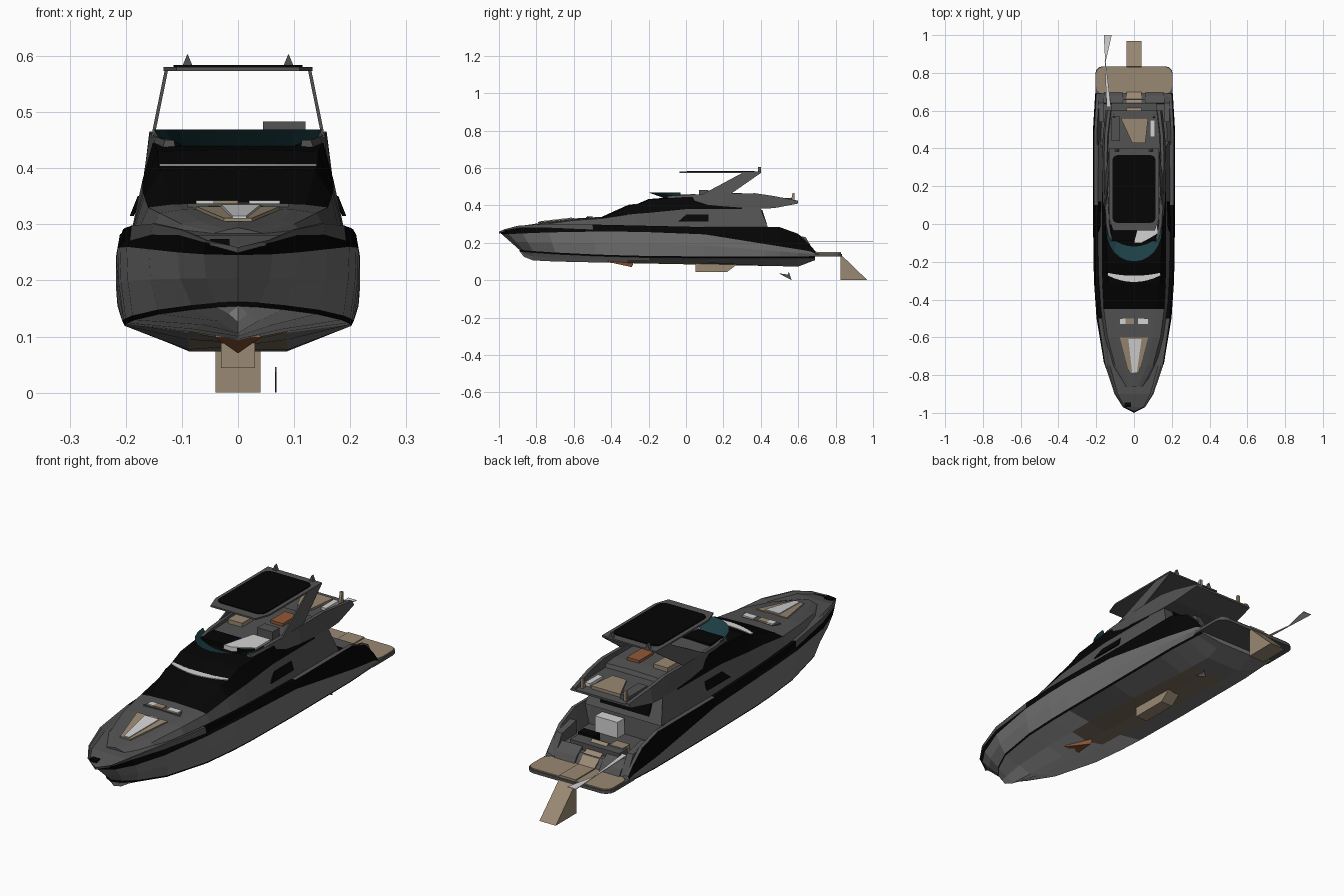
import bpy, bmesh, math
from mathutils import Vector

cube = bpy.data.objects.get("Cube")
if cube:
    bpy.data.objects.remove(cube)


def material(name, red, green, blue):
    mat = bpy.data.materials.new(name)
    mat.use_nodes = True
    colour = (red, green, blue, 1)
    mat.diffuse_color = colour
    mat.node_tree.nodes["Principled BSDF"].inputs["Base Color"].default_value = colour
    return mat


GREY = material("dark grey", .085, .085, .085)
HULL = material("hull grey", .165, .165, .165)
BLACK = material("black", .0015, .0015, .0015)
PALE = material("pale grey", .5, .5, .5)
WHITE = material("white", .65, .65, .65)
TAN = material("teak tan", .32, .25, .17)
TEAL = material("teal glass", .012, .05, .06)
BROWN = material("dark brown", .2, .16, .11)
ORANGE = material("orange brown", .28, .1, .04)


def finish(name, bm, mats):
    bmesh.ops.remove_doubles(bm, verts=bm.verts, dist=.0002)
    bmesh.ops.recalc_face_normals(bm, faces=bm.faces)
    mesh = bpy.data.meshes.new(name)
    bm.to_mesh(mesh)
    bm.free()
    for mat in mats:
        mesh.materials.append(mat)
    ob = bpy.data.objects.new(name, mesh)
    bpy.context.scene.collection.objects.link(ob)
    return ob


def loft(name, halves, mats, rule):
    """Skin symmetric half sections along the boat; rule(row, y) picks the colour."""
    bm = bmesh.new()
    count = len(halves[0])
    rings = [[bm.verts.new(p) for p in half] +
             [bm.verts.new((-x, y, z)) for x, y, z in reversed(half)] for half in halves]
    for a, b in zip(rings, rings[1:]):
        for k in range(2 * count):
            q = (k + 1) % (2 * count)
            face = bm.faces.new((a[k], a[q], b[q], b[k]))
            row = k if k < count else 2 * count - 2 - k
            face.material_index = mats.index(rule(row, face.calc_center_median().y))
    for end in (rings[0], rings[-1]):
        bm.faces.new(end)
    return finish(name, bm, mats)


def prism(name, outline, offset, mat, mirror=False):
    """Extrude a flat outline by an offset vector."""
    bm = bmesh.new()
    face = bm.faces.new([bm.verts.new(p) for p in outline])
    extruded = bmesh.ops.extrude_face_region(bm, geom=[face])
    bmesh.ops.translate(bm, vec=Vector(offset), verts=[
        v for v in extruded["geom"] if isinstance(v, bmesh.types.BMVert)])
    ob = finish(name, bm, [mat])
    if mirror:
        ob.modifiers.new("Mirror", "MIRROR")
    return ob


def slab(name, plan, z, height, mat):
    """Level plate from a plan outline."""
    return prism(name, [(x, y, z) for x, y in plan], (0, 0, height), mat)


def box(name, left, right, front, back, z, height, mat):
    return slab(name, [(left, front), (right, front), (right, back), (left, back)],
                z, height, mat)


def side_plate(name, profile, x, thickness, mat, mirror=False):
    """Upright plate from a side profile."""
    return prism(name, [(x, y, z) for y, z in profile], (thickness, 0, 0), mat, mirror)


def rounded(width, front, back, radius):
    """Rounded rectangle in plan."""
    corners = [(width, back), (-width, back), (-width, front), (width, front)]
    plan = []
    for turn, (x, y) in enumerate(corners):
        cx = x - math.copysign(radius, x)
        cy = y + (radius if y == front else -radius)
        for step in range(4):
            angle = math.pi / 2 * (turn + step / 3)
            plan.append((cx + radius * math.cos(angle), cy + radius * math.sin(angle)))
    return plan


def hull_section(y):
    """Half section: deck, bulwark, dark band, topside, chine, bilge and keel."""
    bow = max(0, (.1 - y) / 1.1)
    stern = max(0, y - .5)
    width = .217 * math.sqrt(max(0, 1 - bow ** 3)) - .06 * stern
    rim = .284 + .025 * bow - .05 * bow ** 12 - 3.6 * stern ** 2
    band_top = rim - .002 - .1 * bow * (1 - bow)
    band_low = min(rim - .01, .245 + .06 * bow * (1 - bow) - .16 * max(0, y - .1))
    chine_width = width * (.95 - .4 * bow ** 8)
    chine = .127 + .035 * bow ** 2
    keel = .085 - .02 * y + .05 * bow ** 30 + .4 * max(0, y - .6)
    floor = rim - .01 if y < .425 else min(.19, rim - .01)
    aft = max(0, min(1, 2 * y + .2))
    bilge = keel + (1 - aft) * .43 * (chine - keel)
    middle = (band_low + chine) / 2

    def rake(z):
        return y + .11 * bow ** 3 * min(1, (rim - z) / (rim - chine))
    foot = rake(chine)
    return [(0, y, floor), (width * .8, y, floor), (width * .9, y, rim),
            (width * .955, y, rim), (width * .97, rake(band_top), band_top),
            (width, rake(band_low), band_low),
            (width * .8 + chine_width * .2, rake(middle), middle),
            (chine_width, foot, chine), (chine_width * .98, foot, chine - .008),
            (chine_width * .43, foot, bilge), (0, foot, keel)]


def hull_colour(row, y):
    if row in (4, 7) or (row in (1, 2, 3) and -.5 < y < .1):
        return BLACK
    if row == 9 and -.33 < y < .49:
        return BROWN
    if row in (8, 9) and y < -.05:
        return PALE
    return GREY if row < 4 else HULL


hull_ys = [-1, -.97, -.9, -.75, -.5, -.32, -.2, .1, .42, .43, .5, .6, .66, .69]
loft("hull", [hull_section(y) for y in hull_ys], [HULL, BLACK, PALE, BROWN, GREY], hull_colour)

# Cabin: sill width and height, roof edge width and height
cabin = [(-.86, .04, .285, .02, .29), (-.75, .1, .3, .07, .306), (-.6, .14, .32, .1, .326),
         (-.45, .16, .33, .12, .335), (-.315, .167, .35, .137, .396),
         (-.265, .169, .355, .142, .402), (-.2, .17, .36, .143, .43),
         (0, .17, .38, .152, .445), (.3, .168, .38, .15, .445), (.36, .165, .38, .15, .44)]
sections = []
for y, sill, sill_z, edge, edge_z in cabin:
    slope = .08 if y == cabin[-1][0] else 0
    sections.append([(sill + .022, y + slope, .278), (sill, y + slope / 2, sill_z),
                     (edge, y, edge_z), (0, y, edge_z + .004)])


def cabin_colour(row, y):
    dark = (row == 1 and -.46 < y < .3) or (row == 2 and -.46 < y < -.08)
    return BLACK if dark else GREY


loft("cabin", sections, [GREY, BLACK], cabin_colour)
prism("cabin_side_window", [(.187, -.04, .315), (.185, .12, .315), (.173, .12, .35),
                            (.173, 0, .35)], (.006, 0, 0), BLACK, True)
prism("saloon_door", [(-.12, .425, .3), (.12, .425, .3), (.12, .4, .375), (-.12, .4, .375)],
      (0, .008, 0), BLACK)

# Curved strip on the windscreen ledge
bends = [k / 4 for k in range(-4, 5)]
front_edge = [(.14 * k, -.307 + .035 * k * k) for k in bends]
back_edge = [(.136 * k, -.274 + .015 * k * k) for k in reversed(bends)]
slab("windscreen_strip", front_edge + back_edge, .404, .003, WHITE)

# Flybridge tub, overhanging the cockpit: y, underside, rim, width
tub = []
for y, under, rim, width in [(-.1, .42, .45, .14), (0, .415, .456, .157), (.2, .395, .463, .167),
                             (.37, .383, .465, .168), (.47, .385, .45, .165), (.6, .41, .425, .15)]:
    floor = min(.425, rim - .006)
    tub.append([(0, y, under), (width, y, under), (width - .01, y, rim),
                (width - .026, y, rim), (width - .03, y, floor), (0, y, floor)])
loft("flybridge", tub, [GREY], lambda row, y: GREY)

# Forward-leaning flybridge windshield
bm = bmesh.new()
ribs = []
for step in range(13):
    c, s = math.cos(math.pi * step / 12), math.sin(math.pi * step / 12)
    ribs.append((bm.verts.new((.132 * c, -.03 - .085 * s, .438)),
                 bm.verts.new((.15 * c, -.03 - .17 * s, .469))))
for a, b in zip(ribs, ribs[1:]):
    bm.faces.new((a[0], a[1], b[1], b[0]))
finish("flybridge_windshield", bm, [TEAL])

# Flybridge furniture
box("helm_dash", -.12, .12, -.09, 0, .44, .016, BLACK)
slab("helm_seat", [(0, -.1), (.04, -.1), (.125, -.05), (.125, .05), (.04, .05)], .44, .02, WHITE)
box("helm_console", .045, .12, .07, .12, .44, .043, GREY)
box("flybridge_sofa", -.12, -.05, .1, .3, .44, .025, TAN)
box("flybridge_table", .02, .08, .2, .3, .44, .02, ORANGE)
slab("aft_sunpad", [(-.07, .56), (-.01, .43), (.06, .43), (.075, .56)], .42, .014, TAN)
box("aft_cushion", .085, .11, .46, .55, .42, .016, WHITE)
box("aft_bench", -.12, -.075, .44, .57, .42, .02, GREY)
side_plate("aft_rail", [(.56, .42), (.58, .42), (.58, .466), (.57, .466)], .1, .012, TAN, True)

# Hardtop on raked side arches
slab("hardtop", [(-.11, -.035), (.11, -.035), (.133, .03), (.133, .4), (-.133, .4),
                 (-.133, .03)], .573, .007, GREY)
slab("hardtop_panel", rounded(.115, .005, .365, .03), .579, .005, BLACK)
prism("hardtop_arch", [(.155, .08, .455), (.155, .23, .455), (.131, .4, .573),
                       (.131, .3, .573)], (-.006, 0, 0), GREY, True)
prism("hardtop_light", [(.08, .4, .58), (.1, .4, .58), (.09, .4, .604)],
      (0, -.015, 0), GREY, True)

# Foredeck
prism("bow_sunpad", [(-.075, -.6, .326), (.075, -.6, .326), (.025, -.79, .305),
                     (-.025, -.79, .305)], (0, 0, .006), TAN)
prism("bow_cushion", [(-.03, -.61, .33), (.04, -.61, .33), (.015, -.785, .31),
                      (-.01, -.785, .31)], (0, 0, .005), WHITE)
slab("bow_bench", [(-.09, -.535), (.09, -.535), (.075, -.5), (-.075, -.5)], .325, .012, GREY)
for name, left, right, mat in [("bow_bench_cushion", .02, .075, WHITE),
                               ("bow_bench_side_cushion", -.075, -.045, WHITE),
                               ("bow_bench_tray", -.045, 0, TAN)]:
    box(name, left, right, -.53, -.5, .335, .007, mat)
box("anchor_hatch", -.05, -.015, -.97, -.945, .262, .012, BLACK)

# Cockpit and stern
box("cockpit_sofa", -.12, .12, .58, .64, .15, .065, GREY)
box("sofa_cushion", -.11, -.045, .55, .6, .19, .03, TAN)
box("cockpit_bar", 0, .11, .43, .48, .19, .07, WHITE)
box("cockpit_locker", .05, .13, .53, .57, .19, .03, BLACK)
side_plate("stern_steps", [(.62, .14), (.7, .14), (.68, .17), (.64, .2)], .06, .1, GREY, True)
side_plate("stern_quarter", [(.54, .25), (.64, .23), (.69, .145), (.54, .145)],
           .16, .03, GREY, True)
slab("swim_platform", rounded(.205, .62, .835, .04), .126, .014, GREY)
slab("platform_teak", rounded(.2, .69, .83, .035), .139, .006, TAN)

# Gangway and ramp
side_plate("gangway", [(.6, .225), (.7, .15), (.83, .15), (.83, .143), (.7, .143), (.6, .215)],
           -.04, .08, TAN)
side_plate("ramp", [(.825, 0), (.97, 0), (.825, .14)], -.04, .08, TAN)

# Flag and staff lying level over the stern
slab("flag_staff", [(-.122, .62), (-.145, .62), (-.155, .86), (-.15, .86)], .205, .003, WHITE)
slab("flag", [(-.152, .85), (-.16, 1), (-.118, 1)], .203, .003, WHITE)

# Underwater parts
side_plate("keel_fin", [(.05, .1), (.05, .044), (.22, .044), (.28, .09)], -.03, .06, TAN)
prism("keel_wedge", [(-.04, -.42, .098), (.04, -.42, .098), (0, -.29, .07)],
      (0, .01, .02), ORANGE)
side_plate("rudder", [(.495, .037), (.545, .03), (.55, .046), (.565, 0)], .066, .003, GREY)
